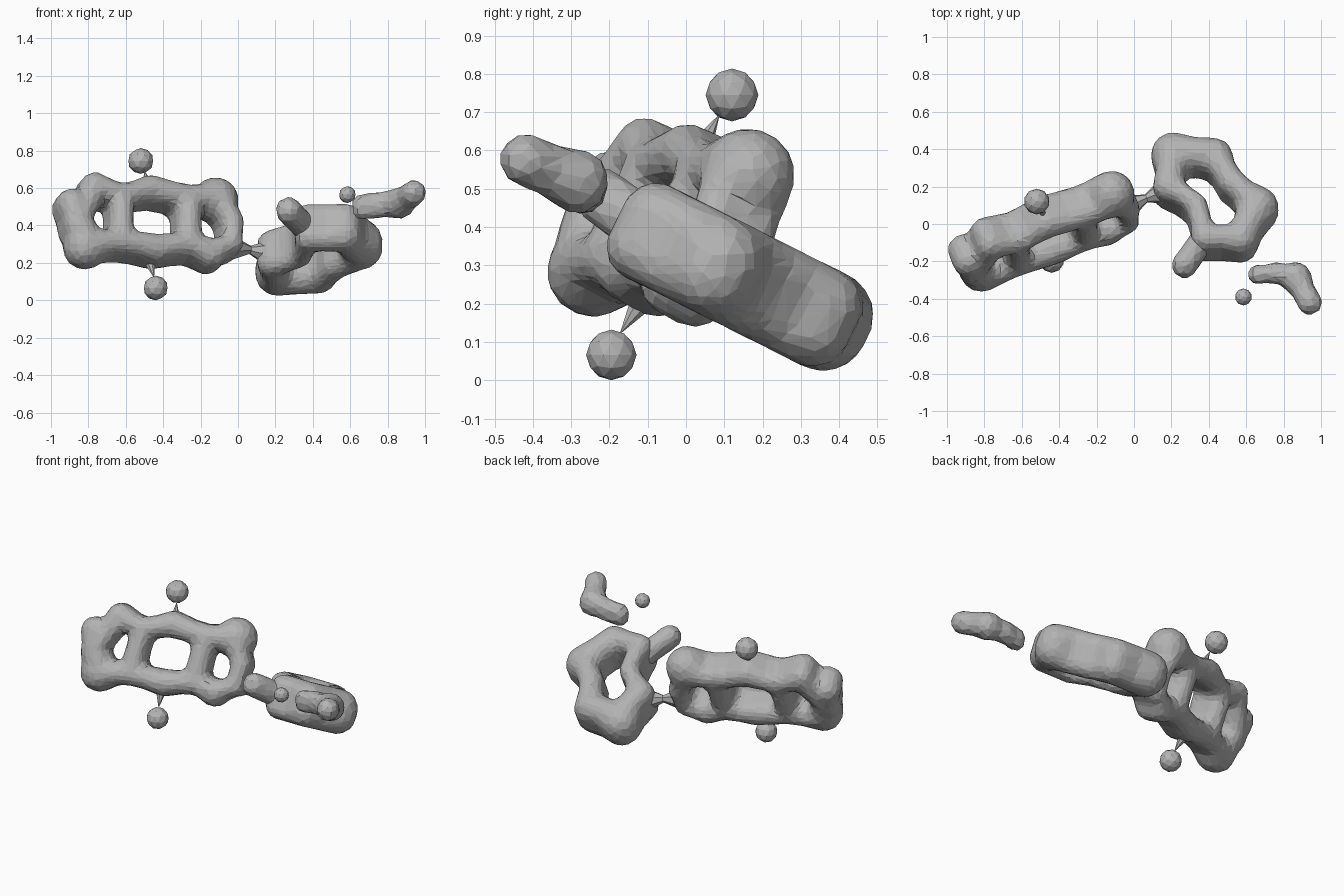
import bpy
import bmesh
from mathutils import Matrix, Vector

cube = bpy.data.objects.get("Cube")
if cube:
    bpy.data.objects.remove(cube, do_unlink=True)

# One matte grey for everything
grey = bpy.data.materials.new("matte_grey")
grey.use_nodes = True
colour = (0.45, 0.45, 0.45, 1)
grey.diffuse_color = colour
grey.node_tree.nodes["Principled BSDF"].inputs["Base Color"].default_value = colour

# Unit sphere points, reused for every swollen link
sphere = bmesh.new()
bmesh.ops.create_icosphere(sphere, subdivisions=3, radius=1.0)
sphere_points = [v.co.copy() for v in sphere.verts]
sphere.free()


def finish(name, bm):
    bmesh.ops.recalc_face_normals(bm, faces=bm.faces[:])
    mesh = bpy.data.meshes.new(name)
    bm.to_mesh(mesh)
    bm.free()
    mesh.materials.append(grey)
    obj = bpy.data.objects.new(name, mesh)
    bpy.context.collection.objects.link(obj)
    return obj


def add_rod(bm, a, b, r1, r2, sides):
    axis = b - a
    turn = axis.to_track_quat('Z', 'Y').to_matrix().to_4x4()
    bmesh.ops.create_cone(bm, cap_ends=True, segments=sides, radius1=r1, radius2=r2,
                          depth=axis.length,
                          matrix=Matrix.Translation((a + b) / 2) @ turn)


def add_hull(bm, ends, normal, depth):
    """Convex skin around two balls, each stretched along the normal to the given depth."""
    verts = []
    for centre, radius in ends:
        shift = normal * max(0.0, depth - radius)
        for side in (-1, 1):
            verts += [bm.verts.new(centre + shift * side + p * radius)
                      for p in sphere_points]
    hull = bmesh.ops.convex_hull(bm, input=verts)
    inner = {v for v in hull["geom_interior"] if isinstance(v, bmesh.types.BMVert)}
    bmesh.ops.delete(bm, geom=list(inner), context='VERTS')


def blob_network(name, nodes, links, normal, depth):
    """Swollen nodes joined by slightly waisted links, fused into one faceted skin."""
    bm = bmesh.new()
    for i, j in links:
        (a, ra), (b, rb) = nodes[i], nodes[j]
        waist = (a + b) / 2, min(ra, rb) * 0.92
        add_hull(bm, (nodes[i], waist), normal, depth)
        add_hull(bm, (waist, nodes[j]), normal, depth)
    obj = finish(name, bm)
    fuse = obj.modifiers.new("fuse", 'REMESH')
    fuse.mode = 'VOXEL'
    fuse.voxel_size = 0.022
    soften = obj.modifiers.new("soften", 'SMOOTH')
    soften.factor = 0.5
    soften.iterations = 3
    facet = obj.modifiers.new("facet", 'DECIMATE')
    facet.ratio = 0.2


def closed(names):
    return list(zip(names, names[1:] + names[:1]))


# Triple ring: nodes lie on one tilted plane (x, z, radius)
def on_body(x, z, r):
    return Vector((x, -0.045 + 0.4 * (x + 0.48) + 0.5 * (z - 0.41), z)), r


body = {
    "far_high": on_body(-0.90, 0.50, 0.085),
    "far_low": on_body(-0.88, 0.38, 0.07),
    "top_a": on_body(-0.78, 0.59, 0.08),
    "join_a_top": on_body(-0.64, 0.535, 0.07),
    "top_b": on_body(-0.48, 0.575, 0.08),
    "join_b_top": on_body(-0.28, 0.525, 0.075),
    "top_c": on_body(-0.12, 0.535, 0.125),
    "near_mid": on_body(-0.05, 0.40, 0.065),
    "near_low": on_body(-0.05, 0.28, 0.06),
    "low_c": on_body(-0.16, 0.235, 0.085),
    "join_b_low": on_body(-0.28, 0.28, 0.075),
    "low_b": on_body(-0.45, 0.26, 0.08),
    "join_a_low": on_body(-0.64, 0.295, 0.075),
    "low_a": on_body(-0.82, 0.28, 0.115),
}
body_links = closed(list(body))
body_links += [("join_a_top", "join_a_low"), ("join_b_top", "join_b_low")]
blob_network("triple_ring", body, body_links,
             Vector((0.4, -1, 0.5)).normalized(), 0.12)


# Single pinched ring, on its own sloping plane (x, y, radius)
def on_ring(x, y, r):
    return Vector((x, y, 0.338 - 0.5 * y)), r


ring = {
    "side": on_ring(0.185, 0.18, 0.085),
    "back_left": on_ring(0.21, 0.365, 0.12),
    "back_right": on_ring(0.43, 0.345, 0.1),
    "pinch_right": on_ring(0.52, 0.20, 0.075),
    "right": on_ring(0.66, 0.08, 0.115),
    "front_right": on_ring(0.57, -0.10, 0.09),
    "front_left": on_ring(0.38, -0.10, 0.075),
    "pinch_left": on_ring(0.335, 0.07, 0.06),
}
ring_normal = Vector((0, 0.5, 1)).normalized()
blob_network("single_ring", ring, closed(list(ring)), ring_normal, 0.135)

# Stub growing from the single ring
stub = {
    "root": on_ring(0.37, -0.08, 0.07),
    "tip": (Vector((0.27, -0.22, 0.48)), 0.07),
}
blob_network("ring_stub", stub, [("root", "tip")], ring_normal, 0.075)

# Loose bent tail
tail = {
    "start": (Vector((0.66, -0.27, 0.50)), 0.052),
    "middle": (Vector((0.76, -0.262, 0.51)), 0.06),
    "bend": (Vector((0.865, -0.285, 0.52)), 0.085),
    "tip": (Vector((0.94, -0.42, 0.575)), 0.068),
}
names = list(tail)
blob_network("bent_tail", tail, list(zip(names, names[1:])), Vector((0, 0, 1)), 0.07)

# Small separate balls
for name, centre, radius in (
    ("upper_ball", (-0.52, 0.12, 0.745), 0.069),
    ("lower_ball", (-0.44, -0.195, 0.066), 0.066),
    ("front_ball", (0.585, -0.39, 0.565), 0.045),
):
    bm = bmesh.new()
    bmesh.ops.create_icosphere(bm, subdivisions=2, radius=radius,
                               matrix=Matrix.Translation(centre))
    finish(name, bm)

# Pointed necks and spikes between parts
for name, start, end, r1, r2 in (
    ("neck_left", (-0.04, 0.09, 0.28), (0.07, 0.14, 0.27), 0.07, 0.02),
    ("neck_right", (0.18, 0.18, 0.25), (0.06, 0.135, 0.27), 0.08, 0.02),
    ("upper_spike", (-0.48, 0.04, 0.61), (-0.50, 0.085, 0.69), 0.03, 0.002),
    ("lower_spike", (-0.47, -0.12, 0.20), (-0.45, -0.17, 0.125), 0.03, 0.002),
):
    bm = bmesh.new()
    add_rod(bm, Vector(start), Vector(end), r1, r2, 7)
    finish(name, bm)
